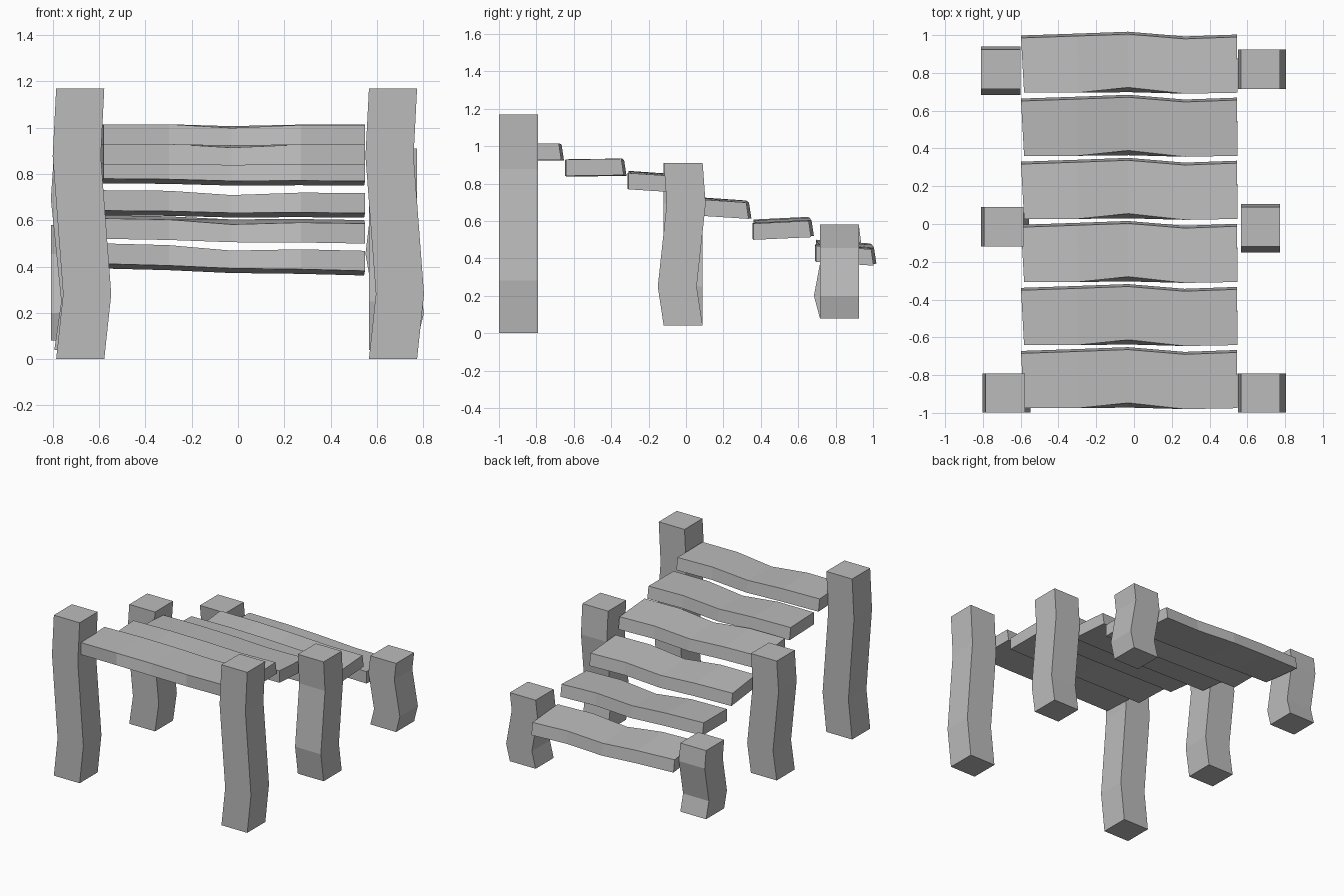
import bpy

cube = bpy.data.objects.get("Cube")
if cube:
    bpy.data.objects.remove(cube, do_unlink=True)

GREY = 0.5
stone = bpy.data.materials.new("plain_grey")
stone.use_nodes = True
stone.diffuse_color = (GREY, GREY, GREY, 1)
stone.node_tree.nodes["Principled BSDF"].inputs["Base Color"].default_value = (GREY, GREY, GREY, 1)


def loft(name, rings):
    """Flat-shaded solid skinned over four-cornered rings, capped at both ends."""
    verts = [corner for ring in rings for corner in ring]
    faces = [(3, 2, 1, 0), tuple(len(verts) - 4 + k for k in range(4))]
    for r in range(len(rings) - 1):
        for k in range(4):
            a, b = r * 4 + k, r * 4 + (k + 1) % 4
            faces.append((a, b, b + 4, a + 4))
    mesh = bpy.data.meshes.new(name)
    mesh.from_pydata(verts, [], faces)
    mesh.materials.append(stone)
    obj = bpy.data.objects.new(name, mesh)
    bpy.context.collection.objects.link(obj)


def post(name, x, y, bottom, top, axis, sway):
    """Square crooked post that sways along one axis."""
    rings = []
    for t, s in zip((0, 0.24, 0.75, 1), sway):
        cx, cy = (x + s, y) if axis == "x" else (x, y + s)
        z = bottom + (top - bottom) * t
        h = 0.104
        rings.append([(cx - h, cy - h, z), (cx + h, cy - h, z),
                      (cx + h, cy + h, z), (cx - h, cy + h, z)])
    loft(name, rings)


# Posts: name, x, y, bottom, top, sway axis
SWAY = (0, 0.03, -0.015, 0)
SWAY_BACK = (0, -0.032, 0.016, 0)
post("front_right_post", -0.682, -0.895, 0, 1.17, "x", SWAY)
post("front_left_post", 0.67, -0.895, 0, 1.17, "x", SWAY)
post("middle_right_post", -0.69, -0.015, 0.04, 0.91, "x", SWAY)
post("middle_left_post", 0.67, -0.015, 0.04, 0.91, "y", SWAY_BACK)
post("back_right_post", -0.705, 0.82, 0.08, 0.58, "y", SWAY_BACK)
post("back_left_post", 0.67, 0.82, 0.08, 0.58, "x", SWAY)

# Warped plank: x, front edge y, rear edge y, height change at each station
STATIONS = [(-0.59, -0.975, -0.685, 0), (-0.3, -0.975, -0.675, 0),
            (-0.03, -0.947, -0.665, -0.016), (0.27, -0.98, -0.69, -0.003),
            (0.547, -0.975, -0.68, -0.002)]
THICK = 0.088

# Planks: front edge height, drop towards the left end, rise towards the rear
PLANKS = [(1.015, 0, 0), (0.93, 0, 0.004), (0.868, 0.01, -0.02),
          (0.73, 0.01, -0.02), (0.608, 0.02, 0.014), (0.5, 0.03, -0.02)]

for i, (height, drop, rise) in enumerate(PLANKS):
    shift = i * 0.334
    rings = []
    for n, (x, front, rear, warp) in enumerate(STATIONS):
        skew = 0.008 if n == 0 else 0.002
        z = height - drop * n / 4 + warp
        low = z - THICK - warp * 0.7
        bottom_front = min(front, -0.972)
        rings.append([(x + skew, front + shift, z),
                      (x - skew, rear + shift, z + rise - warp * 0.5),
                      (x - skew, rear + 0.013 + shift, low + rise),
                      (x + skew, bottom_front + shift, low)])
    loft(f"plank_{i + 1}", rings)

# Face winding made consistent outward
import bmesh
for obj in bpy.context.collection.objects:
    if obj.type == "MESH" and obj.name.endswith(("_post", *"123456")):
        bm = bmesh.new()
        bm.from_mesh(obj.data)
        bmesh.ops.recalc_face_normals(bm, faces=bm.faces)
        bm.to_mesh(obj.data)
        bm.free()
